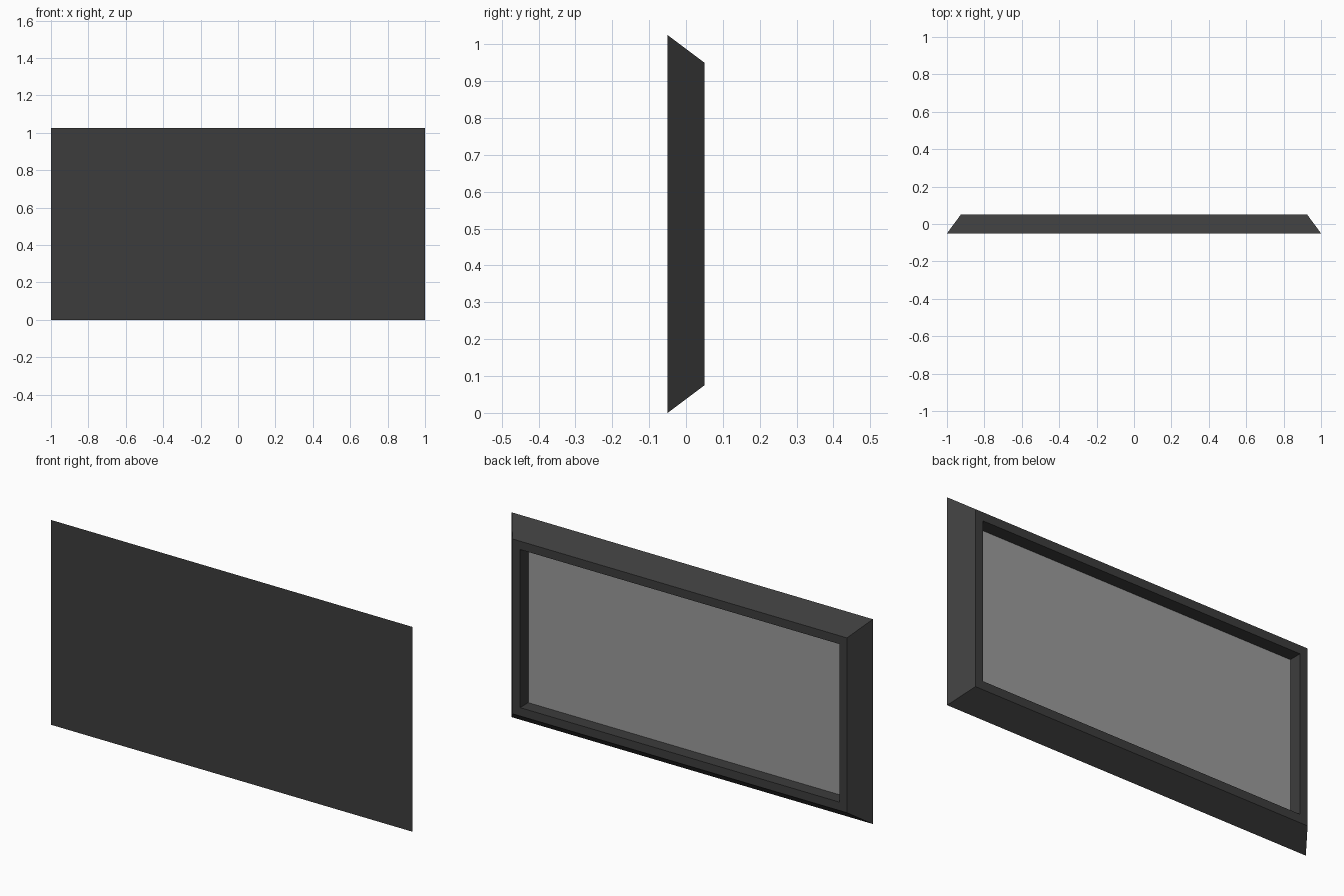
import bpy, bmesh
from mathutils import Vector

if "Cube" in bpy.data.objects:
    bpy.data.objects.remove(bpy.data.objects["Cube"])

H = 1.025                 # overall height
MID = H / 2


def material(name, value):
    m = bpy.data.materials.new(name)
    m.diffuse_color = (value, value, value, 1)
    m.use_nodes = True
    m.node_tree.nodes["Principled BSDF"].inputs["Base Color"].default_value = m.diffuse_color
    return m


def finish(bm, name, mat):
    bmesh.ops.recalc_face_normals(bm, faces=bm.faces)
    me = bpy.data.meshes.new(name)
    bm.to_mesh(me)
    bm.free()
    me.materials.append(mat)
    ob = bpy.data.objects.new(name, me)
    bpy.context.collection.objects.link(ob)
    return ob


def slab(y0, y1, half0, half1):
    """Tapered block between two centred rectangles; returns bmesh and its back face."""
    bm = bmesh.new()
    rings = []
    for y, (hx, hz) in ((y0, half0), (y1, half1)):
        rings.append([bm.verts.new((sx * hx, y, MID + sz * hz))
                      for sx, sz in ((-1, -1), (1, -1), (1, 1), (-1, 1))])
    bm.faces.new(rings[0])
    back = bm.faces.new(rings[1])
    for i in range(4):
        j = (i + 1) % 4
        bm.faces.new((rings[0][i], rings[0][j], rings[1][j], rings[1][i]))
    bmesh.ops.recalc_face_normals(bm, faces=bm.faces)
    return bm, back


dark = material("dark grey casing", 0.046)
grey = material("mid grey panel", 0.33)

BACK, FLOOR, PANEL = 0.05, -0.02, -0.015
RIM = 0.042
back_half = (0.926, MID - 0.075)

# Casing: tapered block with a rim and a recess cut into its back
bm, back = slab(-0.05, BACK, (1.0, MID), back_half)
bmesh.ops.inset_region(bm, faces=[back], thickness=RIM, use_even_offset=True)
rim_verts = list(back.verts)
res = bmesh.ops.extrude_discrete_faces(bm, faces=[back])
bmesh.ops.translate(bm, verts=list(res["faces"][0].verts),
                    vec=Vector((0, FLOOR - BACK, 0)))
finish(bm, "casing", dark)

# Panel: thin plate lying on the floor of the recess
half = (back_half[0] - RIM, back_half[1] - RIM)
bm, _ = slab(FLOOR, PANEL, half, half)
finish(bm, "recessed_panel", grey)
